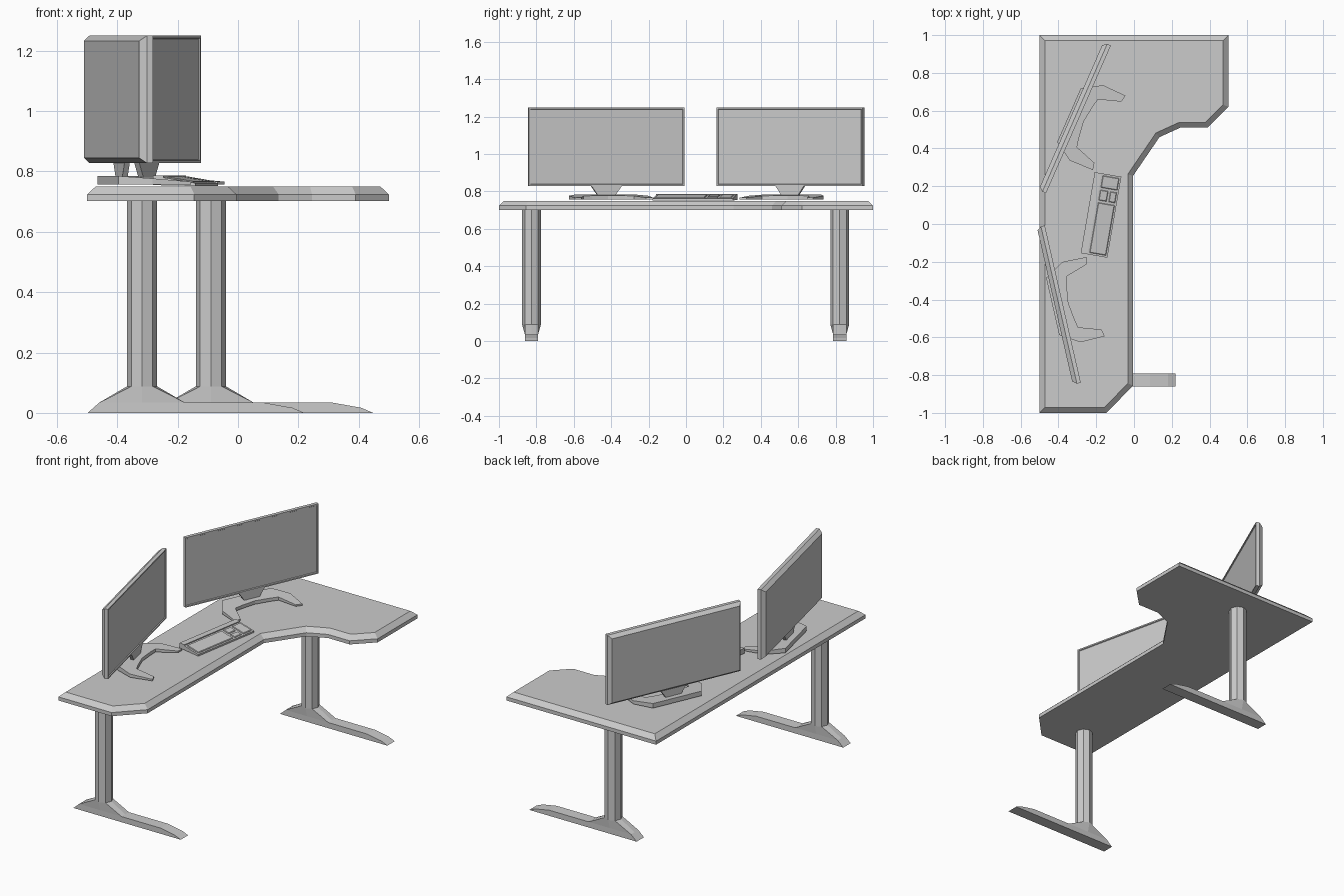
import bpy, bmesh
from math import radians, cos, sin, pi
from mathutils import Vector

if "Cube" in bpy.data.objects:
    bpy.data.objects.remove(bpy.data.objects["Cube"])


def loft(name, rings, loc=(0, 0, 0), rot=0):
    """Join equal-length rings of 3D points with quads and cap both ends."""
    bm = bmesh.new()
    vs = [[bm.verts.new(p) for p in ring] for ring in rings]
    n = len(rings[0])
    for a, b in zip(vs, vs[1:]):
        for i in range(n):
            j = (i + 1) % n
            bm.faces.new((a[i], a[j], b[j], b[i]))
    bm.faces.new(vs[0][::-1])
    bm.faces.new(vs[-1])
    bmesh.ops.recalc_face_normals(bm, faces=bm.faces)
    mesh = bpy.data.meshes.new(name)
    bm.to_mesh(mesh)
    bm.free()
    ob = bpy.data.objects.new(name, mesh)
    ob.location = loc
    ob.rotation_euler.z = radians(rot)
    bpy.context.collection.objects.link(ob)
    return ob


def flat(pts, z):
    return [(x, y, z) for x, y in pts]


def rect(x0, x1, y0, y1):
    return [(x0, y0), (x1, y0), (x1, y1), (x0, y1)]


def inset(pts, d):
    """Mitred inward offset of a clockwise outline."""
    out = []
    for i, p in enumerate(pts):
        p = Vector(p)
        e1 = (p - Vector(pts[i - 1])).normalized()
        e2 = (Vector(pts[(i + 1) % len(pts)]) - p).normalized()
        n1, n2 = Vector((e1.y, -e1.x)), Vector((e2.y, -e2.x))
        out.append(tuple(p + (n1 + n2) * d / (1 + n1.dot(n2))))
    return out


# Desk top with a chamfered upper edge
outline = [(-.5, 1), (.5, 1), (.5, .62), (.39, .51), (.245, .51), (.135, .46),
           (-.005, .255), (-.005, -.855), (-.145, -1), (-.5, -1)]
loft("desk_top", [flat(outline, .702), flat(outline, .724),
                  flat(inset(outline, .028), .75)])

# Legs: octagonal column, flared collar and long foot
octagon = [(.05 * cos(i * pi / 4), .05 * sin(i * pi / 4)) for i in range(8)]
collar = [(.142, 0), (.142, .035), (0, .035), (-.142, .035),
          (-.142, 0), (-.142, -.035), (0, -.035), (.142, -.035)]
foot = [(-.18, 0), (-.142, .034), (.403, .034), (.498, .017), (.538, 0)]
for side, x, y in (("front", -.318, -.826), ("back", -.09, .822)):
    loft(side + "_leg_column", [flat(octagon, .088), flat(octagon, .705)], (x, y, 0))
    loft(side + "_leg_collar", [flat(collar, .034), flat(octagon, .088)], (x, y, 0))
    loft(side + "_leg_foot", [[(px, w, pz) for px, pz in foot] for w in (-.035, .035)],
         (x, y, 0))


# Monitors: local x is the facing direction, origin on the screen plane
def frame(x, d):
    w, z0, z1 = .427 - d, .828 + d, 1.25 - d
    return [(x, -w, z0), (x, w, z0), (x, w, z1), (x, -w, z1)]


half = [(.178, .215), (.17, .177), (.052, .138), (.042, .09)]
outer = [(-.055, .155), (.046, .218)]
base = (half + [(.03, 0)] + [(x, -y) for x, y in reversed(half)]
        + [(x, -y) for x, y in reversed(outer)] + outer)
for side, x, y, rot in (("front", -.377, -.424, 12.9), ("back", -.294, .554, -23.7)):
    at = ((x, y, 0), rot)
    loft(side + "_monitor_screen",
         [frame(-.043, .017), frame(-.021, 0), frame(0, 0),
          frame(0, .008), frame(-.005, .011)], *at)
    loft(side + "_monitor_neck",
         [flat(rect(-.018, 0, -.045, .045), .775),
          flat(rect(-.018, 0, -.085, .085), .832)], *at)
    loft(side + "_monitor_base",
         [flat(base, .757),
          [(px, py, .785 - (px + .055) * .08) for px, py in base]], *at)

# Keyboard: rear rail, sloping tray and key groups (local x points to the user)
at = ((-.1745, .048, 0), -9.8)


def slope(v, lift=0):
    return .780 - (v + .036) * .17 + lift


body = [(-.0715, .755), (-.0715, .786), (-.036, .786), (-.036, .780),
        (.0715, slope(.0715)), (.0715, .752)]
loft("keyboard_body", [[(v, u, z) for v, z in body] for u in (-.2175, .2175)], *at)
keys = {"main_keys": (-.026, .062, -.207, .062),
        "navigation_keys": (-.026, .016, .075, .13),
        "arrow_keys": (.028, .062, .075, .13),
        "number_keys": (-.026, .062, .143, .207)}
for name, (v0, v1, u0, u1) in keys.items():
    rings = []
    for d, lift in ((0, -.003), (0, .002), (.003, .005)):
        r = rect(v0 + d, v1 - d, u0 + d, u1 - d)
        rings.append([(v, u, slope(v, lift)) for v, u in r])
    loft(name, rings, *at)
